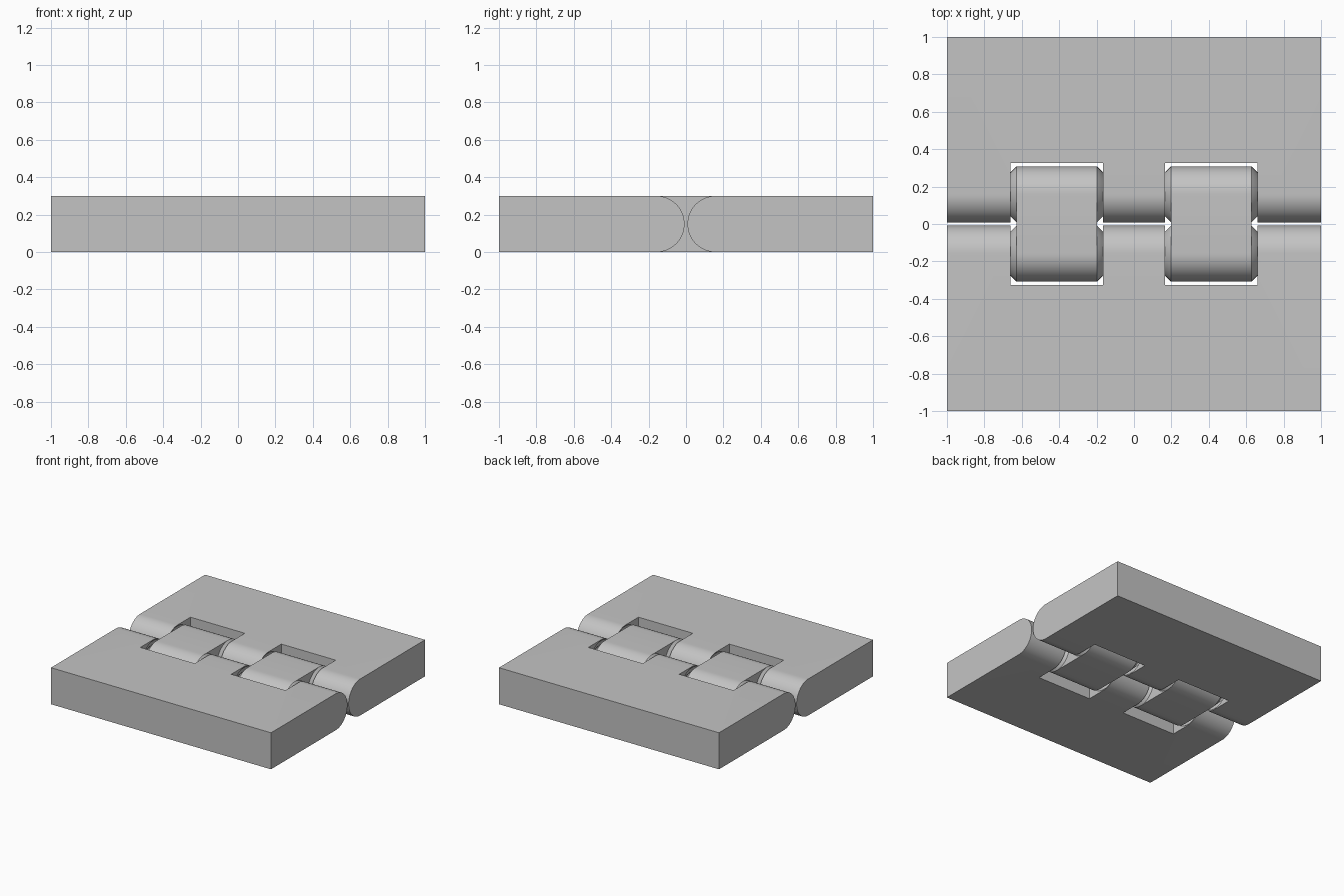
import bpy, bmesh
from math import sin, cos, pi, radians
from mathutils import Matrix, Vector

if "Cube" in bpy.data.objects:
    bpy.data.objects.remove(bpy.data.objects["Cube"], do_unlink=True)

R = 0.15                      # knuckle radius, half the thickness
AXIS = 0.158                  # hinge axis offset in y
POCKET = (0.166, 0.66)        # pocket range in x
POCKET_Y = 0.325
LINK = (0.198, 0.628)         # link body range in x
SEG = 64

grey = bpy.data.materials.new("plain grey")
grey.use_nodes = True
colour = (0.55, 0.55, 0.55, 1)
grey.diffuse_color = colour
grey.node_tree.nodes["Principled BSDF"].inputs["Base Color"].default_value = colour


def arc(cy, start, end, n=SEG // 2):
    angles = [start + (end - start) * i / n for i in range(n + 1)]
    return [(cy + R * cos(a), R + R * sin(a)) for a in angles]


def add_prism(bm, profile, x0, x1):
    """Extrude a (y, z) outline along x."""
    face = bm.faces.new([bm.verts.new((x0, y, z)) for y, z in profile])
    out = bmesh.ops.extrude_face_region(bm, geom=[face], use_keep_orig=True)
    verts = [v for v in out["geom"] if isinstance(v, bmesh.types.BMVert)]
    bmesh.ops.translate(bm, verts=verts, vec=(x1 - x0, 0, 0))


def add_cone(bm, x, y, direction, radius, capped):
    """45 degree cone whose base is at x, pointing along +x or -x."""
    place = Matrix.Translation((x + direction * radius / 2, y, R))
    turn = Matrix.Rotation(direction * pi / 2, 4, 'Y')
    bmesh.ops.create_cone(bm, cap_ends=capped, segments=SEG, radius1=radius,
                          radius2=0, depth=radius, matrix=place @ turn)


def make(name, bm):
    bmesh.ops.remove_doubles(bm, verts=bm.verts, dist=1e-6)
    bmesh.ops.recalc_face_normals(bm, faces=bm.faces)
    mesh = bpy.data.meshes.new(name)
    bm.to_mesh(mesh)
    bm.free()
    mesh.materials.append(grey)
    obj = bpy.data.objects.new(name, mesh)
    bpy.context.collection.objects.link(obj)
    return obj


def cut(obj, cutter):
    bpy.context.view_layer.objects.active = obj
    mod = obj.modifiers.new("cut", 'BOOLEAN')
    mod.operation, mod.solver, mod.object = 'DIFFERENCE', 'EXACT', cutter
    bpy.ops.object.modifier_apply(modifier=mod.name)


def shade(obj):
    """Smooth the round faces, keep axis-aligned ones flat."""
    for p in obj.data.polygons:
        p.use_smooth = max(abs(c) for c in p.normal) < 0.9999 or p.area < 0.02
        if abs(p.normal.x) > 0.99:
            p.use_smooth = False
    obj.data.set_sharp_from_angle(angle=radians(30))


# Cutters: pockets around the links, and conical sockets in the pocket walls
bm = bmesh.new()
for side in (-1, 1):
    a, b = sorted(side * x for x in POCKET)
    add_prism(bm, [(-POCKET_Y, -0.1), (POCKET_Y, -0.1),
                   (POCKET_Y, 0.4), (-POCKET_Y, 0.4)], a, b)
pocket_cutter = make("pocket_cutter", bm)

bm = bmesh.new()
for side in (-1, 1):
    a, b = sorted(side * x for x in POCKET)
    for y in (-AXIS, AXIS):
        add_cone(bm, a + 0.012, y, -1, 0.155, True)
        add_cone(bm, b - 0.012, y, 1, 0.155, True)
socket_cutter = make("socket_cutter", bm)

# Plates with a rounded inner edge
for name, s in (("front_plate", -1), ("back_plate", 1)):
    outline = [(s * y, z) for y, z in
               arc(AXIS, pi / 2, 3 * pi / 2) + [(1, 0), (1, 2 * R)]]
    bm = bmesh.new()
    add_prism(bm, outline, -1, 1)
    plate = make(name, bm)
    cut(plate, pocket_cutter)
    cut(plate, socket_cutter)
    shade(plate)

for cutter in (pocket_cutter, socket_cutter):
    bpy.data.objects.remove(cutter, do_unlink=True)

# Links joining the plates, with conical pivots on both ends
for name, side in (("right_link", -1), ("left_link", 1)):
    a, b = sorted(side * x for x in LINK)
    bm = bmesh.new()
    add_prism(bm, arc(AXIS, -pi / 2, pi / 2) + arc(-AXIS, pi / 2, 3 * pi / 2), a, b)
    link = make(name, bm)
    shade(link)
    bm = bmesh.new()
    for y in (-AXIS, AXIS):
        add_cone(bm, a, y, -1, R, False)
        add_cone(bm, b, y, 1, R, False)
    pivots = make(name + "_pivots", bm)
    shade(pivots)
